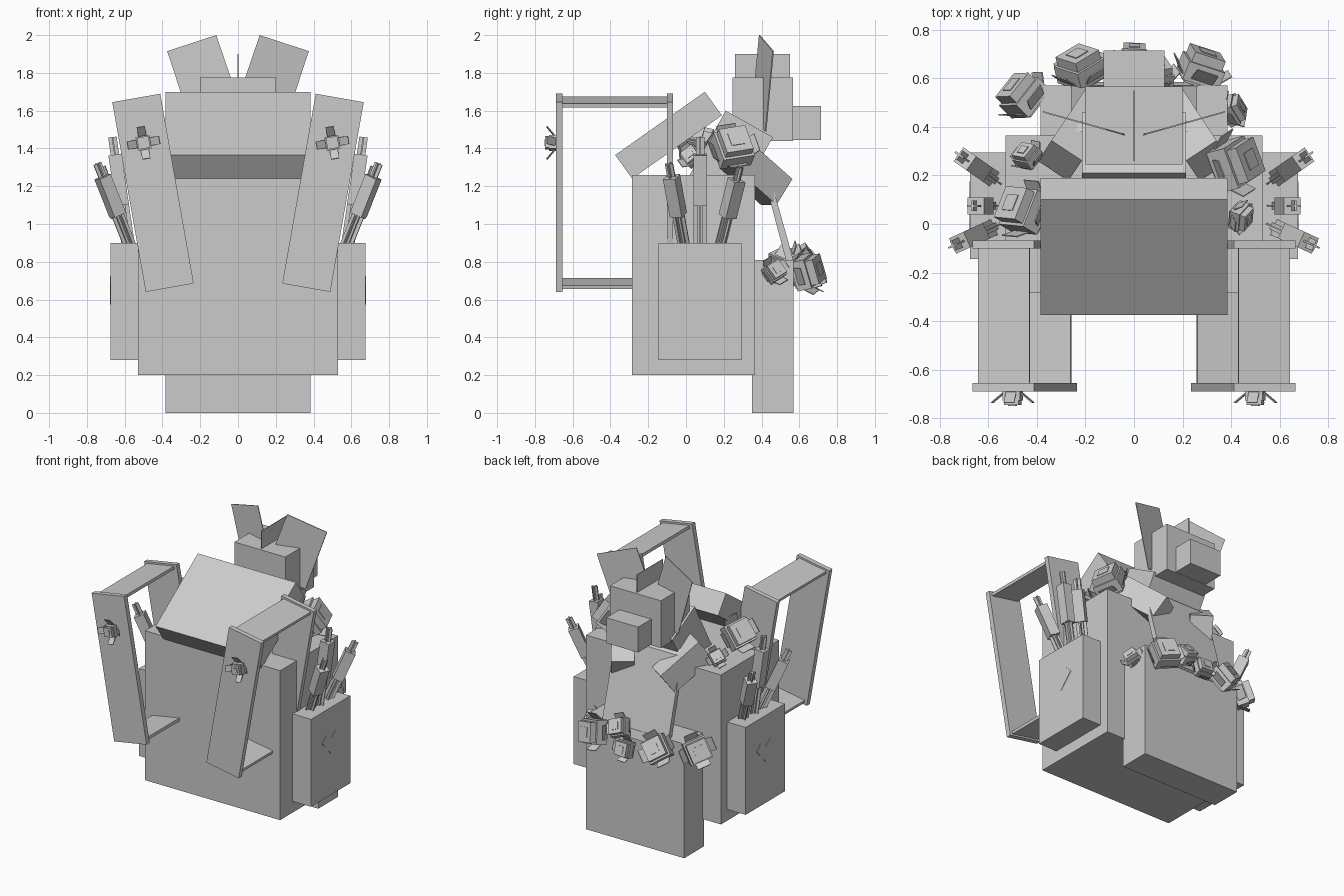
import bpy, bmesh, math
from mathutils import Vector, Matrix, Euler

cube = bpy.data.objects.get("Cube")
if cube:
    bpy.data.objects.remove(cube, do_unlink=True)

grey = bpy.data.materials.new("plain grey")
grey.use_nodes = True
grey.diffuse_color = (0.6, 0.6, 0.6, 1)
grey.node_tree.nodes["Principled BSDF"].inputs["Base Color"].default_value = (0.6, 0.6, 0.6, 1)


def finish(name, bm):
    bmesh.ops.recalc_face_normals(bm, faces=bm.faces)
    mesh = bpy.data.meshes.new(name)
    bm.to_mesh(mesh)
    bm.free()
    mesh.materials.append(grey)
    obj = bpy.data.objects.new(name, mesh)
    bpy.context.collection.objects.link(obj)
    return obj


def add_box(bm, size, matrix):
    scale = Matrix.Diagonal((*size, 1))
    bmesh.ops.create_cube(bm, size=1, matrix=matrix @ scale)


def box(name, low, high):
    """Upright box between two corners."""
    low, high = Vector(low), Vector(high)
    bm = bmesh.new()
    add_box(bm, high - low, Matrix.Translation((low + high) / 2))
    return finish(name, bm)


def tilted(name, size, centre, angles):
    """Box turned by XYZ angles in degrees."""
    turn = Euler([math.radians(a) for a in angles]).to_matrix().to_4x4()
    bm = bmesh.new()
    add_box(bm, size, Matrix.Translation(centre) @ turn)
    return finish(name, bm)


def prism(name, points, axis, low, high):
    """Profile pushed along x (axis 0) or y (axis 1)."""
    bm = bmesh.new()
    def place(p, d):
        return (d, *p) if axis == 0 else (p[0], d, p[1])
    face = bm.faces.new([bm.verts.new(place(p, low)) for p in points])
    moved = bmesh.ops.extrude_face_region(bm, geom=[face])["geom"]
    shift = Vector((high - low, 0, 0) if axis == 0 else (0, high - low, 0))
    bmesh.ops.translate(bm, verts=[v for v in moved if isinstance(v, bmesh.types.BMVert)], vec=shift)
    return finish(name, bm)


def aim(position, direction, spin=0):
    turn = Vector(direction).to_track_quat('Z', 'Y').to_matrix().to_4x4()
    return Matrix.Translation(position) @ turn @ Matrix.Rotation(math.radians(spin), 4, 'Z')


def blossom(name, position, direction, size, spin=0, leaf=0.55, flare=50):
    """Cube bloom with nested square petals and four flared leaves."""
    bm = bmesh.new()
    base = aim(position, direction, spin)
    add_box(bm, (size, size, size), base)
    add_box(bm, (size * 1.18, size * 1.18, size * 0.6), base @ Matrix.Translation((0, 0, -size * 0.12)))
    add_box(bm, (size * 0.5, size * 0.5, 0.008), base @ Matrix.Translation((0, 0, size * 0.5)))
    for k in range(4):
        out = base @ Matrix.Rotation(k * math.pi / 2, 4, 'Z') @ Matrix.Translation((size * 0.45, 0, -size * 0.45))
        out = out @ Matrix.Rotation(-math.radians(flare), 4, 'Y') @ Matrix.Translation((size * leaf / 2 + 0.01, 0, 0))
        add_box(bm, (size * leaf + 0.02, size * 0.7, 0.005), out)
    return finish(name, bm)


def cattail(name, root, tip):
    """Reed: flat stem, thick head and crossed tip."""
    root, tip = Vector(root), Vector(tip)
    length = (tip - root).length
    base = aim(root, tip - root)
    bm = bmesh.new()
    for size, start, end in (((0.03, 0.03), 0, 0.5), ((0.07, 0.07), 0.38, 0.84),
                             ((0.045, 0.008), 0.84, 1), ((0.008, 0.045), 0.84, 1),
                             ((0.07, 0.006), 0, 0.38), ((0.006, 0.07), 0, 0.38)):
        add_box(bm, (*size, (end - start) * length),
                base @ Matrix.Translation((0, 0, (start + end) / 2 * length)))
    return finish(name, bm)


# Bag, tilted flap and rear pocket
box("bag_body", (-0.53, -0.285, 0.2), (0.53, 0.365, 1.26))
prism("bag_flap", [(0.1, 1.70), (-0.375, 1.365), (-0.285, 1.24), (0.19, 1.575)], 0, -0.385, 0.385)
box("rear_pocket", (-0.385, 0.35, 0), (0.385, 0.57, 0.81))

heart = [(-0.025, 0.68), (0.02, 0.725), (0.075, 0.685), (0.13, 0.725), (0.175, 0.68), (0.075, 0.575)]

for side, s in (("left", 1), ("right", -1)):
    # Side pocket with heart patch and reeds
    box(side + "_pocket", (min(s * 0.52, s * 0.675), -0.145, 0.28), (max(s * 0.52, s * 0.675), 0.295, 0.9))
    prism(side + "_heart_patch", heart, 0, s * 0.67, s * 0.678)
    cattail(side + "_front_reed", (s * 0.57, -0.01, 0.88), (s * 0.745, -0.09, 1.32))
    cattail(side + "_middle_reed", (s * 0.58, 0.075, 0.88), (s * 0.665, 0.075, 1.46))
    cattail(side + "_back_reed", (s * 0.57, 0.18, 0.88), (s * 0.72, 0.285, 1.3))

    # Shoulder strap frame, leaning outward
    lean = math.radians(10)
    axis = Vector((s * math.sin(lean), 0, math.cos(lean)))
    middle = Vector((s * 0.45, 0, 1.165))
    for part, y, depth in (("front", -0.672, 0.035), ("back", -0.085, 0.033)):
        tilted(f"{side}_strap_{part}", (0.258, depth, 1.02), middle + Vector((0, y, 0)), (0, s * 10, 0))
    for part, offset, y_end in (("top", 0.488, -0.09), ("bottom", -0.488, -0.27)):
        tilted(f"{side}_strap_{part}", (0.215, y_end + 0.66, 0.02),
               middle + axis * offset + Vector((0, (y_end - 0.66) / 2, 0)), (0, s * 10, 0))
    blossom(side + "_strap_flower", (s * 0.5, -0.715, 1.43), (0, -1, 0), 0.062, 10, 0.9, 40)

    # Rabbit ears: thin sheets swept back
    ear = prism(side + "_ear", [(s * 0.115, 2.0), (s * 0.375, 1.915), (s * 0.235, 1.49), (s * -0.03, 1.575)],
                1, 0.354, 0.36)
    for v in ear.data.vertices:
        v.co.y += 0.28 * abs(v.co.x) * (1 if v.co.x * s > 0 else -1)

    # Rabbit arms reaching down and inward
    bm = bmesh.new()
    start, end = Vector((s * 0.305, 0.26, 1.365)), Vector((s * 0.16, 0.48, 1.17))
    add_box(bm, (0.15, 0.17, (end - start).length), aim((start + end) / 2, end - start))
    finish(side + "_arm", bm)

# Rabbit head, snout, tuft, torso and skirt
box("rabbit_head", (-0.2, 0.245, 1.44), (0.2, 0.567, 1.775))
box("rabbit_snout", (-0.125, 0.56, 1.445), (0.125, 0.715, 1.625))
box("head_tuft", (-0.003, 0.26, 1.7), (0.003, 0.55, 1.9))
prism("rabbit_torso", [(0.21, 1.6), (0.46, 1.46), (0.27, 1.12), (0.02, 1.26)], 0, -0.215, 0.215)
prism("rabbit_skirt", [(0.38, 1.37), (0.42, 1.34), (0.585, 0.75), (0.55, 0.73)], 0, -0.26, 0.26)

# Large and small blooms around the rear pocket and shoulders
blooms = [
    ((-0.46, 0.53, 0.77), (-0.6, 0.6, 0.3), 0.13, 20),
    ((-0.22, 0.645, 0.76), (-0.2, 0.8, 0.4), 0.13, 35),
    ((0, 0.69, 0.72), (0.05, 1, 0.3), 0.09, 0),
    ((0.09, 0.62, 0.82), (0.1, 0.8, 0.5), 0.1, 25),
    ((0.28, 0.645, 0.75), (0.35, 0.9, 0.2), 0.135, 15),
    ((0.41, 0.47, 0.75), (0.8, 0.3, 0.3), 0.08, 30),
    ((0.42, 0.25, 1.41), (0.75, 0.2, 0.5), 0.15, 10),
    ((0.44, 0.03, 1.36), (0.8, -0.3, 0.3), 0.075, 40),
    ((-0.46, 0.06, 1.42), (-0.6, 0.35, 0.5), 0.14, 15),
    ((-0.44, 0.28, 1.33), (-0.4, 0.6, 0.5), 0.075, 30),
]
for i, (position, direction, size, spin) in enumerate(blooms):
    blossom(f"bloom_{i + 1}", position, direction, size, spin)
